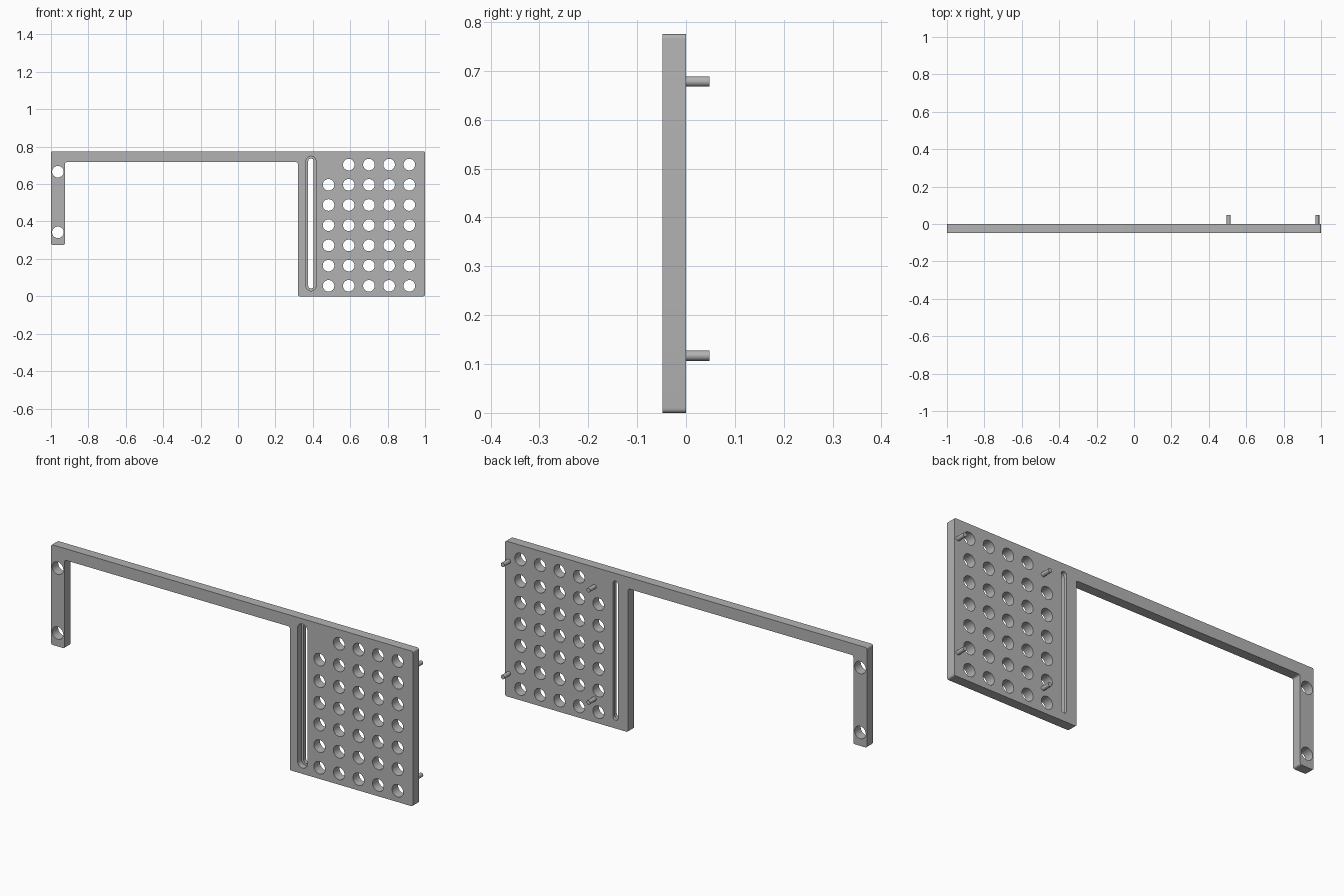
import bpy
import bmesh
from math import sin, cos, pi, radians
from mathutils import Vector

cube = bpy.data.objects.get("Cube")
if cube:
    bpy.data.objects.remove(cube, do_unlink=True)

# Single grey material
GREY = (0.45, 0.45, 0.45, 1)
grey = bpy.data.materials.new("plain grey")
grey.use_nodes = True
grey.diffuse_color = GREY
grey.node_tree.nodes["Principled BSDF"].inputs["Base Color"].default_value = GREY

FRONT, BACK = -0.048, 0.0


def prism(bm, points, y0, y1):
    """Extrude an x-z outline from y0 to y1 as a closed solid."""
    face = bm.faces.new([bm.verts.new((x, y0, z)) for x, z in points])
    ext = bmesh.ops.extrude_face_region(bm, geom=[face])
    moved = [v for v in ext["geom"] if isinstance(v, bmesh.types.BMVert)]
    bmesh.ops.translate(bm, verts=moved, vec=(0, y1 - y0, 0))


def capsule(x, z0, z1, r, n=16):
    """Outline of a vertical slot; z0 and z1 are the arc centres."""
    top = [(x + r * cos(pi * i / n), z1 + r * sin(pi * i / n)) for i in range(n + 1)]
    low = [(x - r * cos(pi * i / n), z0 - r * sin(pi * i / n)) for i in range(n + 1)]
    return top + low


def circle(x, z, r, n=32):
    return [(x + r * cos(2 * pi * i / n), z + r * sin(2 * pi * i / n)) for i in range(n)]


def rounded(points, r, n=4):
    """Round every corner of an outline with a small quadratic arc."""
    out = []
    for i, p in enumerate(points):
        p = Vector(p)
        a = p + (Vector(points[i - 1]) - p).normalized() * r
        b = p + (Vector(points[(i + 1) % len(points)]) - p).normalized() * r
        for k in range(n + 1):
            t = k / n
            out.append(a * (1 - t) ** 2 + p * (2 * t * (1 - t)) + b * t ** 2)
    return out


def make(name, solids):
    bm = bmesh.new()
    for points, y0, y1 in solids:
        prism(bm, points, y0, y1)
    bmesh.ops.recalc_face_normals(bm, faces=bm.faces)
    mesh = bpy.data.meshes.new(name)
    bm.to_mesh(mesh)
    bm.free()
    mesh.materials.append(grey)
    obj = bpy.data.objects.new(name, mesh)
    bpy.context.collection.objects.link(obj)
    return obj


def activate(obj):
    bpy.ops.object.select_all(action="DESELECT")
    obj.select_set(True)
    bpy.context.view_layer.objects.active = obj


def cut(obj, solids):
    cutter = make("cutter", solids)
    cutter.hide_render = True
    mod = obj.modifiers.new("cut", "BOOLEAN")
    mod.operation, mod.solver, mod.object = "DIFFERENCE", "EXACT", cutter
    activate(obj)
    bpy.ops.object.modifier_apply(modifier=mod.name)
    bpy.data.objects.remove(cutter, do_unlink=True)


# Frame: perforated panel, long top bar and short hanging leg in one plate
outline = [(-1, 0.775), (-1, 0.275), (-0.925, 0.275), (-0.925, 0.717),
           (0.32, 0.717), (0.32, 0), (1, 0), (1, 0.775)]
frame = make("mounting_frame", [(rounded(outline, 0.01), FRONT, BACK)])

# Hole grid (top corner next to the slot left solid) and two leg holes
centres = [(0.484 + 0.108 * c, 0.056 + 0.108 * r)
           for c in range(5) for r in range(7) if (c, r) != (0, 6)]
centres += [(-0.963, 0.666), (-0.963, 0.342)]
cut(frame, [(circle(x, z, 0.031), FRONT - 0.05, BACK + 0.05) for x, z in centres])

# Stepped slot: wide recess from the front, narrow opening through the back
cut(frame, [(capsule(0.39, 0.056, 0.722, 0.027), FRONT - 0.05, -0.018)])
cut(frame, [(capsule(0.39, 0.056, 0.722, 0.0145), FRONT - 0.05, BACK + 0.05)])
activate(frame)
bpy.ops.object.shade_smooth_by_angle(angle=radians(30))

# Four locating pegs on the back
for side, x in (("inner", 0.506), ("outer", 0.98)):
    for level, z in (("lower", 0.117), ("upper", 0.678)):
        peg = make(f"{side}_{level}_peg", [(circle(x, z, 0.0105, 24), BACK - 0.004, 0.048)])
        activate(peg)
        bpy.ops.object.shade_smooth_by_angle(angle=radians(30))
